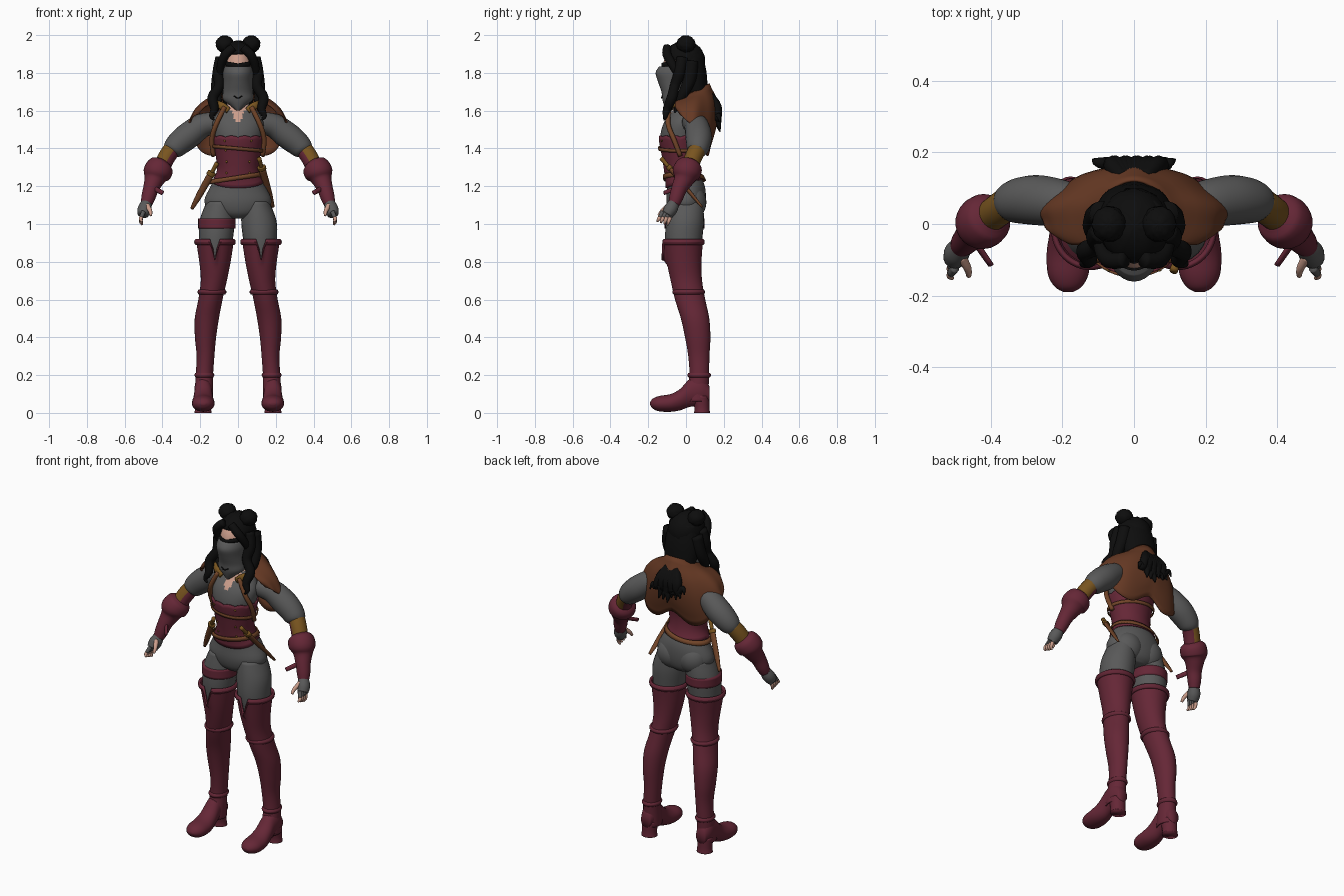
import bpy, bmesh, math, random
from mathutils import Vector

random.seed(4)
if "Cube" in bpy.data.objects:
    bpy.data.objects.remove(bpy.data.objects["Cube"])


def material(name, r, g, b):
    m = bpy.data.materials.new(name)
    m.use_nodes = True
    m.diffuse_color = (r, g, b, 1)
    node = next(n for n in m.node_tree.nodes if n.type == 'BSDF_PRINCIPLED')
    node.inputs["Base Color"].default_value = (r, g, b, 1)
    node.inputs["Roughness"].default_value = 0.8
    return m


GREY = material("charcoal cloth", .1, .1, .1)
RED = material("burgundy leather", .13, .02, .037)
BROWN = material("brown cape", .13, .04, .017)
GOLD = material("dull gold", .19, .09, .014)
TAN = material("scabbard leather", .17, .06, .022)
BLACK = material("black hair", .004, .004, .004)
SKIN = material("skin", .6, .34, .26)


def finish(name, bm, mats, mirror=False, rule=None, solid=0):
    bmesh.ops.recalc_face_normals(bm, faces=bm.faces[:])
    for f in bm.faces:
        f.smooth = True
        if rule:
            f.material_index = rule(f.calc_center_median(), f.normal)
    me = bpy.data.meshes.new(name)
    bm.to_mesh(me)
    bm.free()
    for m in (mats if isinstance(mats, list) else [mats]):
        me.materials.append(m)
    ob = bpy.data.objects.new(name, me)
    bpy.context.collection.objects.link(ob)
    if solid:
        ob.modifiers.new("thickness", 'SOLIDIFY').thickness = solid
    if mirror:
        ob.modifiers.new("mirror", 'MIRROR')
    return ob


def skin(name, loops, mats, closed=True, cap=True, **kw):
    bm = bmesh.new()
    rows = [[bm.verts.new(p) for p in loop] for loop in loops]
    n = len(rows[0])
    for a, b in zip(rows, rows[1:]):
        for i in range(n if closed else n - 1):
            j = (i + 1) % n
            bm.faces.new((a[i], a[j], b[j], b[i]))
    if closed and cap:
        bm.faces.new(rows[0])
        bm.faces.new(rows[-1])
    return finish(name, bm, mats, **kw)


def spline(rows, k=4):
    out = []
    for i in range(len(rows) - 1):
        p = [rows[max(i - 1, 0)], rows[i], rows[i + 1], rows[min(i + 2, len(rows) - 1)]]
        for s in range(k):
            t = s / k
            out.append(tuple(b + .5 * t * (c - a + t * (2*a - 5*b + 4*c - d + t * (3*(b - c) + d - a)))
                             for a, b, c, d in zip(*p)))
    return out + [tuple(rows[-1])]


def circle(n=24):
    return [(math.cos(2 * math.pi * i / n), math.sin(2 * math.pi * i / n)) for i in range(n)]


def column(name, rows, mats, n=24, **kw):
    """Rows are x, y, z, half width, half depth."""
    return skin(name, [[(x + rx * c, y + ry * s, z) for c, s in circle(n)]
                       for x, y, z, rx, ry in spline(rows)], mats, **kw)


def tube(name, pts, mats, n=12, flat=1, k=4, **kw):
    """Points are x, y, z, radius."""
    path = spline(pts, k)
    ref = Vector((0, 1, 0))
    loops = []
    for i, p in enumerate(path):
        t = Vector(path[min(i + 1, len(path) - 1)][:3]) - Vector(path[max(i - 1, 0)][:3])
        u = t.cross(ref).normalized()
        v = t.cross(u).normalized()
        loops.append([Vector(p[:3]) + p[3] * (u * c + v * s * flat) for c, s in circle(n)])
    return skin(name, loops, mats, **kw)


def ball(name, loc, size, mat, jitter=0, drop=None, **kw):
    bm = bmesh.new()
    bmesh.ops.create_uvsphere(bm, u_segments=28, v_segments=18, radius=1)
    for v in bm.verts:
        wob = 1 - random.random() * jitter
        v.co = [o + a * s * wob for o, a, s in zip(loc, v.co, size)]
    if drop:
        bmesh.ops.delete(bm, geom=[f for f in bm.faces if drop(f.calc_center_median())], context='FACES')
    return finish(name, bm, mat, **kw)


# Torso, with skin at the neck and neckline
TORSO = [(0, 0, 1.03, .06, .06), (0, 0, 1.06, .14, .09), (0, 0, 1.12, .178, .104), (0, 0, 1.2, .145, .1),
         (0, -.02, 1.28, .104, .088), (0, -.03, 1.36, .11, .09), (0, -.03, 1.46, .128, .106),
         (0, -.02, 1.54, .135, .095), (0, 0, 1.6, .1, .07), (0, -.01, 1.65, .05, .05), (0, -.02, 1.76, .045, .045)]
PROFILE = spline(TORSO, 8)


def at(z):
    return min(PROFILE, key=lambda r: abs(r[2] - z))[1::2], next(
        (tuple(p + (q - p) * (z - a[2]) / (b[2] - a[2]) for p, q in zip(a, b))
         for a, b in zip(PROFILE, PROFILE[1:]) if a[2] <= z <= b[2]), PROFILE[-1])


def wrap(c, s, z, gap):
    _, (x, y, _, rx, ry) = at(z)
    return (x + (rx + gap) * c, y + (ry + gap) * s, z)


column("torso", TORSO, [GREY, SKIN], n=64,
       rule=lambda c, n: int(c.z > 1.63 or (c.y < -.03 and abs(c.x) < (c.z - 1.525) * .5)))
ball("seat", (.07, .028, 1.115), (.088, .08, .09), GREY, mirror=True)

# Corset with a pointed lower edge and a scalloped top edge
skin("corset", [[wrap(c, s, (1.235 + .045 * min(s, 0)) * (1 - t)
                      + (1.46 + .008 * abs(math.sin(6 * math.atan2(s, c)))) * t, .008)
                 for c, s in circle(72)] for t in [i / 14 for i in range(15)]], RED, cap=False, solid=.008)
for k, (z, gap, h, tilt) in enumerate([(1.245, .018, .012, .02), (1.40, .014, .009, -.012)]):
    skin(("waist_belt", "chest_belt")[k],
         [[wrap(c, s, z + tilt * c + dz, gap) for c, s in circle(48)] for dz in (-h, h)],
         TAN, cap=False, solid=.006)
for z in (1.27, 1.33, 1.39, 1.44):
    a = -math.pi / 2 + .55
    ball("corset_stud", wrap(math.cos(a), math.sin(a), z, .011), (.006, .004, .006), GOLD, mirror=True)

# Harness and collar buckles
tube("harness_strap", [(.07, -.09, 1.62, .013), (.115, -.095, 1.53, .013), (.138, -.065, 1.45, .013),
                       (.13, -.03, 1.36, .012)], TAN, mirror=True)
tube("collar_clasp", [(.05, -.085, 1.60, .016), (.085, -.08, 1.625, .02), (.12, -.05, 1.64, .016)],
     GOLD, flat=.6, mirror=True)

# Thighs, boots and feet
column("thigh", [(.095, 0, 1.12, .07, .09), (.11, -.005, 1.02, .093, .1), (.117, -.012, .92, .09, .098),
                 (.122, -.012, .8, .078, .084)], GREY, mirror=True)
BOOT = [(.182, .06, .06, .05, .062), (.18, .062, .13, .048, .058), (.178, .07, .2, .046, .052),
        (.172, .068, .3, .047, .056), (.172, .062, .4, .056, .067), (.165, .048, .5, .064, .075),
        (.146, .022, .6, .064, .08), (.128, .002, .7, .069, .083), (.122, -.01, .8, .083, .092),
        (.122, -.015, .91, .1, .105)]


def boot_loop(row):
    x, y, z, rx, ry = row
    loop = []
    for c, s in circle(48):
        notch = max(0, 1 - abs(c) / .22) if s < 0 else 0
        loop.append((x + rx * c, y + ry * s, z - .1 * notch * max(0, (z - .78) / .13)))
    return loop


skin("boot", [boot_loop(r) for r in spline(BOOT)], RED, cap=False, solid=.006, mirror=True)
skin("boot_rim", [boot_loop((.122, -.015, .905 + .016 * math.sin(a), .101 + .009 * math.cos(a),
                             .105 + .009 * math.cos(a))) for a in [i * math.pi / 4 for i in range(9)]],
     RED, cap=False, mirror=True)
for z, x, y, r in ((.2, .178, .07, .053), (.64, .138, .014, .077)):
    column("boot_band", [(x, y, z - .012, r - .006, r + .004), (x, y, z, r, r + .01),
                         (x, y, z + .012, r - .006, r + .004)], RED, mirror=True)
FOOT = [(-.19, .042, .056, .014), (-.175, .022, .076, .038), (-.14, .008, .09, .057), (-.08, .006, .1, .06),
        (-.03, .014, .128, .053), (.02, .032, .18, .047), (.08, .04, .2, .046), (.125, .06, .14, .03)]
skin("foot", [[(.184 + rx * c, y, (lo + hi) / 2 + (hi - lo) / 2 * s) for c, s in circle()]
              for y, lo, hi, rx in spline(FOOT)], RED, mirror=True)
column("boot_heel", [(.185, .085, 0, .046, .042), (.185, .084, .03, .042, .04), (.184, .078, .09, .046, .046)],
       RED, mirror=True)
column("thigh_strap", [(-.113, -.008, z, .099, .106) for z in (.975, 1.03)], RED)

# Sleeves, forearms, cuffs and hands
tube("sleeve", [(.11, .03, 1.54, .055), (.19, .055, 1.52, .064), (.26, .066, 1.47, .07), (.31, .066, 1.43, .066),
                (.345, .06, 1.395, .056), (.36, .053, 1.375, .038)], GREY, n=24, mirror=True)
tube("forearm_guard", [(.35, .06, 1.395, .046), (.38, .038, 1.35, .046), (.415, .01, 1.28, .044)], [RED, GOLD],
     n=24, mirror=True, rule=lambda c, n: int(n.dot(Vector((.8, .1, .6))) > -.35))
tube("glove_cuff", [(.393, .028, 1.322, .046), (.405, .02, 1.305, .07), (.43, 0, 1.27, .074), (.443, -.012, 1.235, .054),
                    (.46, -.035, 1.19, .042), (.475, -.052, 1.14, .037), (.484, -.064, 1.105, .03)],
     RED, n=24, mirror=True)
tube("glove_tab", [(.445, -.05, 1.19, .014), (.40, -.115, 1.165, .012)], RED, flat=.6, mirror=True)
tube("palm", [(.48, -.06, 1.12, .027), (.495, -.08, 1.08, .036), (.503, -.1, 1.05, .03)], GREY, n=16, mirror=True)
for i in range(4):
    y = -.07 - .018 * i
    a, b = (.5, y, 1.065, .012), (.512, y - .014, 1.035, .011)
    tube("glove_finger", [a, b], GREY, n=10, mirror=True)
    tube("fingertip", [b, (.515, y - .022, 1.012 + .004 * i, .009), (.507, y - .028, .995 + .006 * i, .005)],
         SKIN, n=10, mirror=True)
tube("thumb", [(.483, -.09, 1.1, .014), (.465, -.125, 1.07, .011), (.462, -.145, 1.045, .007)], SKIN, mirror=True)

# Daggers at the hips
for side, top, bottom in (("left", (.125, -.09, 1.3), (.185, .085, 1.09)),
                          ("right", (-.14, -.05, 1.27), (-.245, .03, 1.08))):
    p, q = Vector(top), Vector(bottom)
    d = (q - p).normalized()
    tube(side + "_scabbard", [(*p, .019), (*p.lerp(q, .6), .017), (*q, .009)], TAN, flat=.6)
    tube(side + "_scabbard_mouth", [(*(p - d * .006), .023), (*(p + d * .015), .023)], GOLD, flat=.7)
    tube(side + "_dagger_grip", [(*(p - d * .065), .012), (*p, .01)], GOLD)

# Shoulder cape, open at the front and longest behind
HEM = spline([(1.42,), (1.36,), (1.4,), (1.5,), (1.545,), (1.58,)], 6)
WIDTHS = spline([(.09, .095), (.175, .132), (.225, .138), (.25, .125), (.268, .1)], 3)
cape = []
for r, (rx, ry) in enumerate(WIDTHS):
    t = r / (len(WIDTHS) - 1)
    row = []
    for i in range(-30, 31):
        a = math.radians(130 * i / 30)
        fold = 1 + .025 * t * math.cos(9 * a)
        top = 1.70 + .045 * math.cos(a)
        row.append((rx * math.sin(a) * fold, .03 + ry * math.cos(a) * fold, top + (HEM[abs(i)][0] - top) * t))
    cape.append(row)
skin("cape", cape, BROWN, closed=False, solid=.008)

# Head, eye band and face mask
ball("head", (0, -.03, 1.82), (.075, .095, .11), SKIN)
ball("ear", (.1, -.015, 1.81), (.012, .018, .028), SKIN, mirror=True)
skin("eye_band", [[(.077 * math.sin(a), -.03 - .1 * math.cos(a), z + .012 * abs(math.sin(a)))
                   for a in [math.radians(6 * i) for i in range(-10, 11)]] for z in (1.822, 1.85)],
     BLACK, closed=False, solid=.006)
column("face_mask", [(0, -.04, 1.835, .074, .102), (0, -.047, 1.8, .08, .114), (0, -.047, 1.75, .078, .1),
                     (0, -.047, 1.7, .08, .083), (0, -.055, 1.66, .08, .07), (0, -.075, 1.63, .045, .042),
                     (0, -.09, 1.6, .008, .015)], GREY, n=32)
tube("mask_stitch", [(-.022, -.126, 1.678, .003), (0, -.13, 1.667, .003), (.022, -.126, 1.678, .003)], BLACK)

# Hair cap, buns, back hair and hanging locks
ball("hair_cap", (0, -.008, 1.865), (.1, .112, .108), BLACK, jitter=.05, solid=.006,
     drop=lambda c: c.y < -.03 and c.z < 1.905 - 1.2 * max(0, abs(c.x) - .05) and abs(c.x) < .09)
ball("hair_bun", (.07, 0, 1.952), (.05, .052, .048), BLACK, jitter=.1, mirror=True)
column("back_hair", [(0, .02, 1.92, .08, .06), (0, .03, 1.82, .102, .076), (0, .05, 1.72, .1, .065),
                     (0, .07, 1.62, .07, .05)], BLACK)
tube("fringe_lock", [(.025, -.1, 1.935, .022), (.068, -.1, 1.895, .024), (.09, -.07, 1.84, .022),
                     (.098, -.04, 1.78, .014)], BLACK, mirror=True)
tube("front_lock", [(.09, -.02, 1.88, .03), (.105, -.035, 1.8, .03), (.1, -.06, 1.73, .026), (.135, -.075, 1.67, .027),
                    (.125, -.1, 1.61, .022), (.14, -.11, 1.57, .013), (.125, -.115, 1.55, .004)], BLACK, mirror=True)
tube("side_lock", [(.09, .03, 1.86, .035), (.105, .02, 1.77, .034), (.115, -.01, 1.7, .028), (.105, -.04, 1.64, .02),
                   (.115, -.06, 1.59, .005)], BLACK, mirror=True)
for i in range(9):
    x = (i - 4) / 4
    drop = random.uniform(0, .05) + .06 * abs(x)
    tube("tail_lock", [(.03 * x, .13, 1.68, .02), (.06 * x, .163, 1.62, .026),
                       (.07 * x + .012 * (-1) ** i, .166, 1.56, .022), (.1 * x, .172, 1.5 + drop, .014),
                       (.115 * x, .18, 1.465 + drop, .003)], BLACK, n=8)
